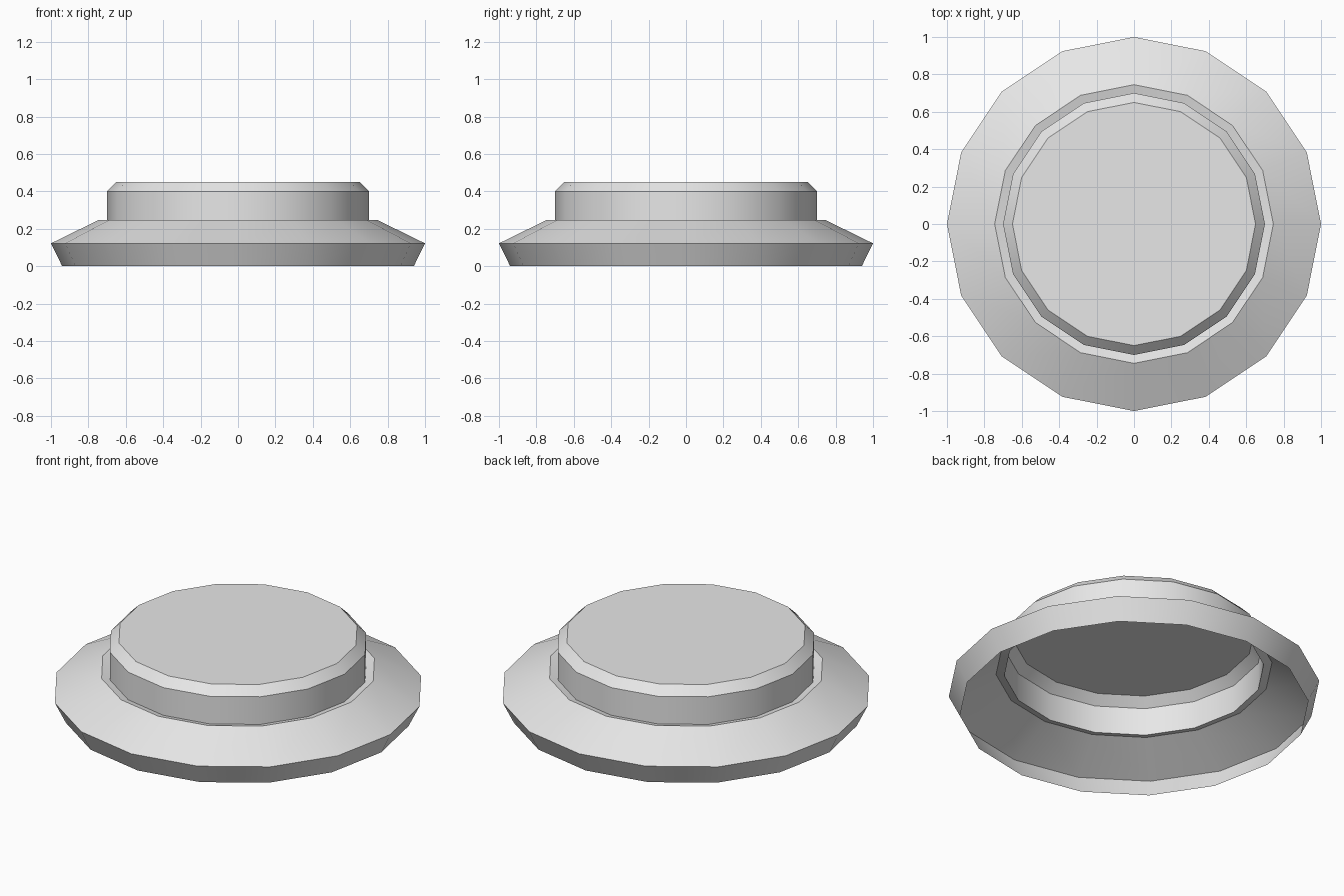
import bpy, bmesh, math

cube = bpy.data.objects.get("Cube")
if cube:
    bpy.data.objects.remove(cube, do_unlink=True)

SIDES = 16

grey = bpy.data.materials.new("light_grey")
grey.use_nodes = True
colour = (0.8, 0.8, 0.8, 1)
grey.diffuse_color = colour
grey.node_tree.nodes["Principled BSDF"].inputs["Base Color"].default_value = colour


def lathe(name, profile, capped):
    """Turn a (radius, height) profile, listed from bottom to top, into an open shell."""
    bm = bmesh.new()
    rings = []
    for r, z in profile:
        angles = [math.tau * i / SIDES for i in range(SIDES)]
        rings.append([bm.verts.new((r * math.cos(a), r * math.sin(a), z)) for a in angles])
    for low, high in zip(rings, rings[1:]):
        for i in range(SIDES):
            j = (i + 1) % SIDES
            bm.faces.new((low[i], low[j], high[j], high[i]))
    if capped:
        bm.faces.new(rings[-1])
    mesh = bpy.data.meshes.new(name)
    bm.to_mesh(mesh)
    bm.free()
    mesh.materials.append(grey)
    obj = bpy.data.objects.new(name, mesh)
    bpy.context.collection.objects.link(obj)
    bpy.ops.object.select_all(action="DESELECT")
    obj.select_set(True)
    bpy.context.view_layer.objects.active = obj
    bpy.ops.object.shade_smooth_by_angle(angle=math.radians(30))
    return obj


# Flared skirt, open underneath, with a shallow groove around the cap
lathe("flared_skirt", [(0.94, 0), (1, 0.122), (0.745, 0.247), (0.7, 0.236)], False)

# Raised cap with a chamfered rim and flat top
lathe("raised_cap", [(0.7, 0.236), (0.7, 0.4), (0.65, 0.45)], True)
